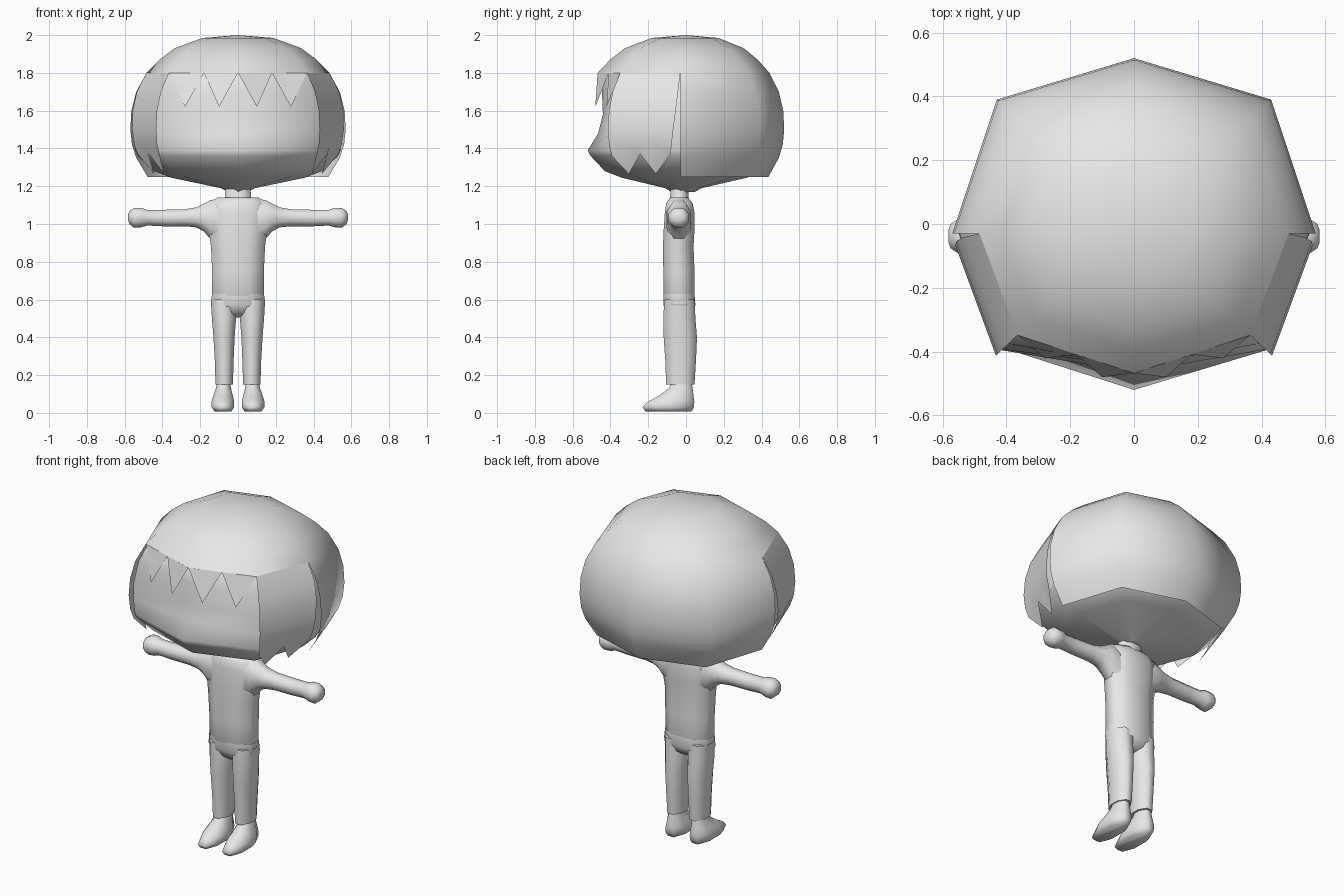
import bpy
import bmesh
import math

cube = bpy.data.objects.get("Cube")
if cube:
    bpy.data.objects.remove(cube)

GREY = (0.8, 0.8, 0.8, 1)
grey = bpy.data.materials.new("plain_grey")
grey.use_nodes = True
grey.diffuse_color = GREY
grey.node_tree.nodes["Principled BSDF"].inputs["Base Color"].default_value = GREY


def make(name, verts, faces, closed=False, angle=65):
    mesh = bpy.data.meshes.new(name)
    mesh.from_pydata(verts, [], faces)
    if closed:
        bm = bmesh.new()
        bm.from_mesh(mesh)
        bmesh.ops.recalc_face_normals(bm, faces=bm.faces)
        bm.to_mesh(mesh)
        bm.free()
    mesh.materials.append(grey)
    obj = bpy.data.objects.new(name, mesh)
    bpy.context.collection.objects.link(obj)
    bpy.ops.object.select_all(action="DESELECT")
    obj.select_set(True)
    bpy.context.view_layer.objects.active = obj
    bpy.ops.object.shade_smooth_by_angle(angle=math.radians(angle))
    return obj


def loft(name, rings, closed=True, angle=65):
    """Skin equal-length rings into a capped tube."""
    n = len(rings[0])
    faces = [(r * n + i, r * n + (i + 1) % n, (r + 1) * n + (i + 1) % n, (r + 1) * n + i)
             for r in range(len(rings) - 1) for i in range(n)]
    faces += [tuple(range(n)), tuple(range((len(rings) - 1) * n, len(rings) * n))]
    return make(name, [p for ring in rings for p in ring], faces, closed, angle)


def oval(c0, c1, r0, r1, n=8, power=1.0):
    """Points of a rounded section; power below one squares it."""
    pts = []
    for i in range(n):
        a = math.tau * (i + 0.5) / n
        c, s = math.cos(a), math.sin(a)
        pts.append((c0 + r0 * math.copysign(abs(c) ** power, c) / math.cos(math.pi / n) ** power,
                    c1 + r1 * math.copysign(abs(s) ** power, s) / math.cos(math.pi / n) ** power))
    return pts


def upright(z, x, hw, y0, y1, power=1.0):
    return [(a, b, z) for a, b in oval(x, (y0 + y1) / 2, hw, (y1 - y0) / 2, power=power)]


# Eight-sided plan shared by head and hair, from the front counter-clockwise
PLAN = [(0, -0.55), (0.43, -0.41), (0.57, -0.03), (0.43, 0.39), (0, 0.52),
        (-0.43, 0.39), (-0.57, -0.03), (-0.43, -0.41)]
# Hair outline: height, width factor
PROFILE = [(1.985, 0.33), (1.93, 0.59), (1.87, 0.73), (1.8, 0.85), (1.7, 0.945),
           (1.6, 0.99), (1.5, 1.0), (1.42, 0.985), (1.35, 0.945), (1.25, 0.84)]


def width(z):
    for (za, ka), (zb, kb) in zip(PROFILE, PROFILE[1:]):
        if za >= z >= zb:
            return ka + (kb - ka) * (za - z) / (za - zb)
    return PROFILE[-1][1]


def head_ring(z, k, front=None):
    ring = [(x * k, y * k if abs(x) < 0.5 else y, z) for x, y in PLAN]
    if front is not None:
        ring[0] = (0, front, z)
    return ring


# Head with a face that leans out towards the cheeks
skull = [(1.17, 0.09, -0.08), (1.19, 0.16, -0.11), (1.245, 0.62, -0.34), (1.28, 0.78, -0.43),
         (1.36, 0.93, -0.505), (1.39, 0.95, -0.52), (1.48, 0.965, -0.465), (1.58, 0.96, -0.44),
         (1.7, 0.915, -0.445), (1.8, 0.83, -0.45), (1.92, 0.58, -0.31), (1.975, 0.3, -0.16)]
loft("head", [head_ring(*row) for row in skull])

# Hair cap: full rings on the crown, only the back half below the fringe
verts, faces = [(0, 0, 2.0)], []
for z, k in PROFILE:
    verts += head_ring(z, k)
faces += [(0, 1 + i, 1 + (i + 1) % 8) for i in range(8)]
for r in range(len(PROFILE) - 1):
    for i in range(8):
        if PROFILE[r][0] > 1.8 or 2 <= i <= 5:
            a, b = 1 + r * 8 + i, 1 + r * 8 + (i + 1) % 8
            faces.append((a, a + 8, b + 8, b))
make("hair_cap", verts, faces)

# Fringe of four pointed teeth
TEETH = [(0, 0.10, 0.18), (0.18, 0.28, 0.365)]
verts, faces = [], []
for side in (-1, 1):
    for inner, tip, outer in TEETH:
        n = len(verts)
        for x, z, out in ((inner, 1.8, 0), (tip, 1.62, 0.045), (outer, 1.8, 0)):
            verts.append((side * x, -0.468 + 0.328 * x - out, z))
        faces.append((n, n + 1, n + 2) if side < 0 else (n, n + 2, n + 1))
        if side < 0:
            faces[-1] = faces[-1][::-1]
        faces[-1] = faces[-1][::-1]
make("fringe", verts, faces)

# Side locks: follow the head sides and end in two points
ENDS = [(0.14, 1.37), (0.40, 1.265), (0.58, 1.37), (0.84, 1.265), (1.0, 1.36)]
HEIGHTS = [1.8, 1.7, 1.6, 1.5, 1.42]
for side, label in ((1, "left"), (-1, "right")):
    verts, faces = [], []
    for c, (t_end, z_end) in enumerate(ENDS):
        for z in HEIGHTS + [z_end]:
            drop = min(1, (1.8 - z) / 0.43)
            t = c / 4 + (t_end - c / 4) * drop
            k = width(z) * (1 + 0.01 * drop)
            x = (0.57 + (0.43 - 0.57) * t) * k
            y = -0.03 + (-0.41 * k + 0.03) * t
            verts.append((side * x, y, z))
    rows = len(HEIGHTS) + 1
    for c in range(len(ENDS) - 1):
        for r in range(rows - 1):
            a, b = c * rows + r, (c + 1) * rows + r
            face = (a, b, b + 1, a + 1)
            faces.append(face if side < 0 else face[::-1])
    make(label + "_side_lock", verts, faces)

# Neck and torso
loft("neck", [upright(z, 0, w, -0.035 - w * 0.7, -0.035 + w * 0.7)
              for z, w in ((1.1, 0.09), (1.14, 0.07), (1.2, 0.065))])
TORSO = [(0.60, 0.13, -0.11, 0.04), (0.62, 0.137, -0.12, 0.045), (0.75, 0.137, -0.12, 0.045),
         (0.88, 0.143, -0.122, 0.04), (0.97, 0.155, -0.118, 0.045), (1.06, 0.16, -0.112, 0.045),
         (1.11, 0.15, -0.105, 0.035), (1.14, 0.11, -0.085, 0.01)]
loft("torso", [upright(z, 0, w, a, b, 0.9) for z, w, a, b in TORSO])

# Hips
HIPS = [(0.63, 0.138, -0.12, 0.045), (0.57, 0.143, -0.12, 0.05), (0.53, 0.11, -0.1, 0.035),
        (0.505, 0.03, -0.07, 0.0)]
loft("hips", [upright(z, 0, w, a, b, 0.9) for z, w, a, b in HIPS])

# Arms along x: distance, bottom, top, half depth
ARM = [(0.10, 0.88, 1.135, 0.06), (0.15, 0.925, 1.125, 0.065), (0.18, 0.96, 1.108, 0.062),
       (0.22, 0.982, 1.088, 0.055), (0.28, 0.988, 1.078, 0.045), (0.40, 0.988, 1.075, 0.042),
       (0.48, 0.992, 1.075, 0.042), (0.51, 0.983, 1.085, 0.052), (0.55, 0.98, 1.085, 0.055),
       (0.575, 1.0, 1.068, 0.038), (0.582, 1.02, 1.05, 0.02)]
# Legs: height, centre x, half width, front y, back y
LEG = [(0.60, 0.076, 0.068, -0.115, 0.045), (0.5, 0.074, 0.064, -0.12, 0.05),
       (0.4, 0.074, 0.056, -0.118, 0.058), (0.28, 0.073, 0.05, -0.11, 0.053),
       (0.15, 0.073, 0.046, -0.105, 0.045)]
FOOT = [(0.165, 0.076, 0.034, -0.075, 0.03), (0.13, 0.077, 0.04, -0.09, 0.035),
        (0.09, 0.079, 0.052, -0.145, 0.04), (0.06, 0.08, 0.06, -0.2, 0.044),
        (0.03, 0.08, 0.06, -0.23, 0.042), (0.008, 0.08, 0.045, -0.215, 0.03)]
for side, label in ((1, "left"), (-1, "right")):
    loft(label + "_arm", [[(side * x, a, b) for a, b in oval(-0.038, (lo + hi) / 2, d, (hi - lo) / 2)]
                          for x, lo, hi, d in ARM])
    loft(label + "_trouser_leg", [upright(z, side * x, w, a, b) for z, x, w, a, b in LEG])
    loft(label + "_foot", [upright(z, side * x, w, a, b) for z, x, w, a, b in FOOT])
